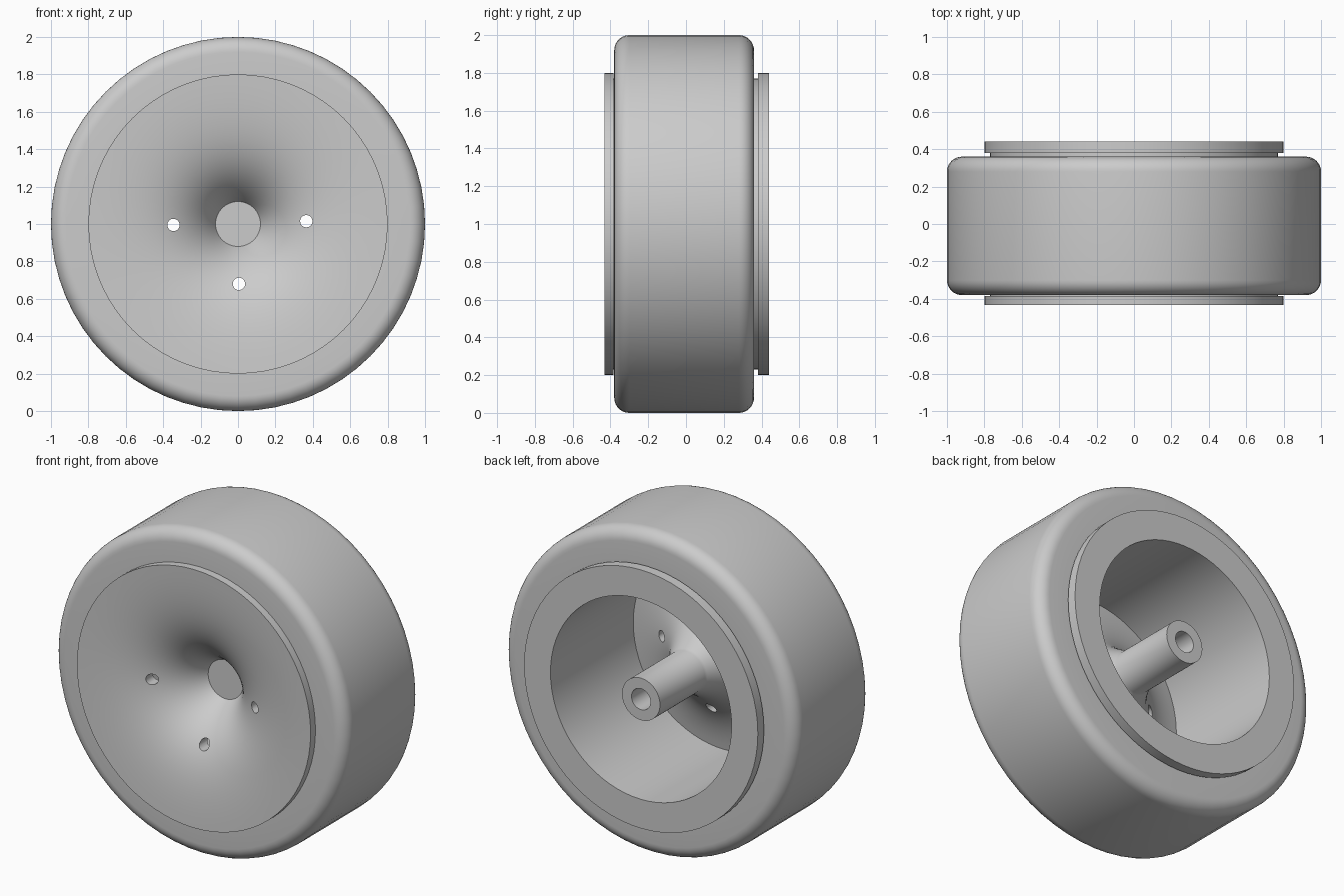
import bpy
import bmesh
import math
from mathutils import Vector

cube = bpy.data.objects.get("Cube")
if cube:
    bpy.data.objects.remove(cube, do_unlink=True)

CENTRE = Vector((0, 0, 1))

grey = bpy.data.materials.new("plain_grey")
grey.use_nodes = True
grey.diffuse_color = (0.6, 0.6, 0.6, 1)
grey.node_tree.nodes["Principled BSDF"].inputs["Base Color"].default_value = (0.6, 0.6, 0.6, 1)


def revolve(name, profile, steps):
    """Spin a closed (radius, y) profile round the wheel axis."""
    bm = bmesh.new()
    verts = [bm.verts.new((r, y, 1)) for r, y in profile]
    edges = [bm.edges.new((a, b)) for a, b in zip(verts, verts[1:] + verts[:1])]
    bmesh.ops.spin(bm, geom=verts + edges, cent=CENTRE, axis=(0, 1, 0),
                   angle=math.tau, steps=steps, use_merge=True)
    bmesh.ops.remove_doubles(bm, verts=bm.verts, dist=0.0005)
    loose = [e for e in bm.edges if not e.link_faces]
    bmesh.ops.delete(bm, geom=loose, context="EDGES")
    bmesh.ops.recalc_face_normals(bm, faces=bm.faces)
    mesh = bpy.data.meshes.new(name)
    bm.to_mesh(mesh)
    bm.free()
    obj = bpy.data.objects.new(name, mesh)
    bpy.context.collection.objects.link(obj)
    mesh.materials.append(grey)
    return obj


def activate(obj):
    bpy.ops.object.select_all(action="DESELECT")
    obj.select_set(True)
    bpy.context.view_layer.objects.active = obj


def smooth(obj):
    activate(obj)
    bpy.ops.object.shade_smooth_by_angle(angle=math.radians(35))


def flare(r0, r1, base, height, falloff, n=18):
    """Trumpet curve between two radii, denser towards the hub."""
    radii = [r0 + (r1 - r0) * (i / n) ** 1.5 for i in range(n + 1)]
    return [(r, base + height * math.exp(-(r - r0) / falloff)) for r in radii]


def corner(r, y, radius, start, n=8):
    """Quarter round for the tyre shoulder."""
    angles = [start + math.pi / 2 * i / n for i in range(n + 1)]
    return [(r + radius * math.cos(a), y + radius * math.sin(a)) for a in angles]


# Tyre with rounded shoulders
tyre_profile = [(0.765, -0.38)]
tyre_profile += corner(0.92, -0.30, 0.08, -math.pi / 2)
tyre_profile += corner(0.92, 0.28, 0.08, 0)
tyre_profile += [(0.765, 0.36)]
smooth(revolve("tyre", tyre_profile, 64))

# Rim: dished front, flanged barrel, open back and hollow hub tube
rim_profile = [(0, -0.12)]
rim_profile += flare(0.12, 0.8, -0.44, 0.32, 0.18)
rim_profile += [(0.8, -0.385), (0.77, -0.385), (0.77, 0.38), (0.8, 0.38),
                (0.8, 0.44), (0.62, 0.44)]
rim_profile += reversed(flare(0.13, 0.62, -0.4, 0.4, 0.19))
rim_profile += [(0.13, 0.44), (0.065, 0.44), (0.065, -0.04), (0, -0.04)]
rim = revolve("rim", rim_profile, 72)

# Three small holes drilled through the dish
for x, z in ((-0.345, 0.995), (0.365, 1.015), (0.005, 0.68)):
    bpy.ops.mesh.primitive_cylinder_add(vertices=20, radius=0.033, depth=0.6,
                                        location=(x, -0.3, z),
                                        rotation=(math.pi / 2, 0, 0))
    drill = bpy.context.object
    drill.name = "hole_cutter"
    drill.hide_render = True
    drill.data.materials.append(grey)
    activate(rim)
    cut = rim.modifiers.new("hole", "BOOLEAN")
    cut.operation = "DIFFERENCE"
    cut.solver = "EXACT"
    cut.object = drill
    bpy.ops.object.modifier_apply(modifier=cut.name)
    bpy.data.objects.remove(drill, do_unlink=True)
smooth(rim)
